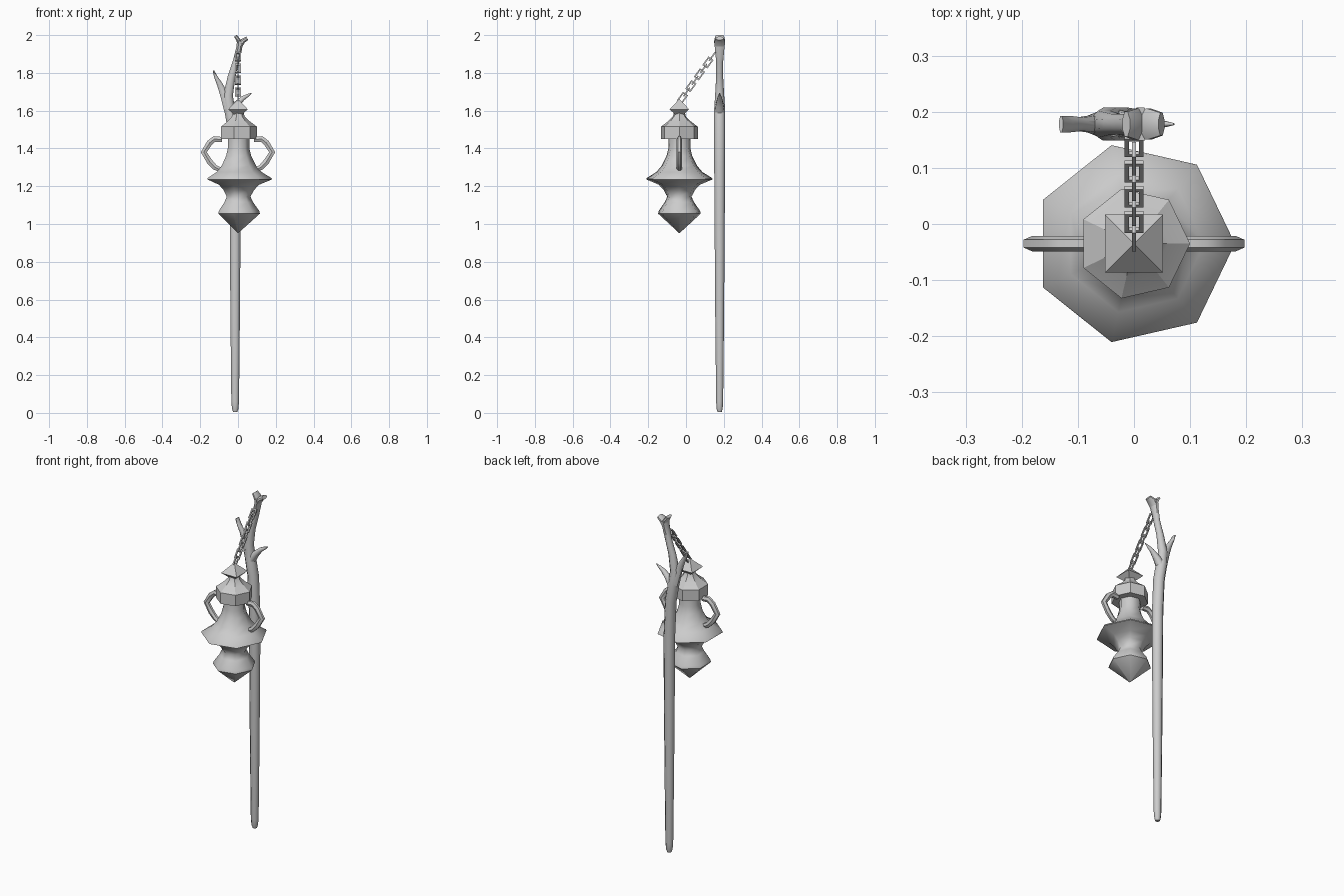
import bpy, bmesh, math
from mathutils import Vector, Matrix

if "Cube" in bpy.data.objects:
    bpy.data.objects.remove(bpy.data.objects["Cube"])

LY, PY = -0.035, 0.178   # y of the lantern axis and of the pole


def finish(name, bm, angle=None):
    bmesh.ops.recalc_face_normals(bm, faces=bm.faces)
    me = bpy.data.meshes.new(name)
    bm.to_mesh(me)
    bm.free()
    ob = bpy.data.objects.new(name, me)
    bpy.context.collection.objects.link(ob)
    if angle:
        bpy.ops.object.select_all(action='DESELECT')
        ob.select_set(True)
        bpy.context.view_layer.objects.active = ob
        bpy.ops.object.shade_smooth_by_angle(angle=math.radians(angle))
    return ob


def skin(bm, rings):
    """Bridge rings of equal size and cap both ends."""
    n = len(rings[0])
    vs = [[bm.verts.new(p) for p in r] for r in rings]
    for a, b in zip(vs, vs[1:]):
        for i in range(n):
            j = (i + 1) % n
            bm.faces.new((a[i], a[j], b[j], b[i]))
    bm.faces.new(vs[0])
    bm.faces.new(vs[-1])


def lathe(name, profile, n, angle=None, start=0.0):
    bm = bmesh.new()
    rings = []
    for r, z in profile:
        r = max(r, 0.0005)
        rings.append([(r * math.cos(start + i * math.tau / n),
                       LY + r * math.sin(start + i * math.tau / n), z) for i in range(n)])
    skin(bm, rings)
    return finish(name, bm, angle)


def tube(name, path, y, n=8, mirror=False):
    """Sweep along (x, z, radius in plane, radius in y) points."""
    bm = bmesh.new()
    rings = []
    for k, (x, z, ra, rb) in enumerate(path):
        p, q = path[max(k - 1, 0)], path[min(k + 1, len(path) - 1)]
        t = Vector((q[0] - p[0], q[1] - p[1])).normalized()
        ring = []
        for i in range(n):
            a = (i + 0.5) * math.tau / n
            u = ra * math.cos(a)
            px = x + u * t.y
            ring.append((-px if mirror else px, y + rb * math.sin(a), z - u * t.x))
        rings.append(ring)
    skin(bm, rings)
    return finish(name, bm, 50)


# Lantern: seven-sided body and cap, four-sided finial
lathe("lantern_body", [(0, .951), (.116, 1.055), (.112, 1.07), (.08, 1.115), (.066, 1.145),
                       (.085, 1.18), (.112, 1.208), (.18, 1.236), (.178, 1.243), (.125, 1.275),
                       (.095, 1.31), (.07, 1.36), (.06, 1.40), (.06, 1.46)], 7, 55)
lathe("lantern_cap", [(.1, 1.45), (.1, 1.515), (.06, 1.545), (.035, 1.57), (.03, 1.59)], 7, 30)
lathe("finial", [(0, 1.56), (.073, 1.607), (0, 1.662)], 4, start=math.pi / 4)

# Two side handles
handle = [(.085, 1.447, .016, .014), (.125, 1.45, .018, .014), (.15, 1.43, .018, .014),
          (.181, 1.38, .018, .014), (.15, 1.33, .018, .014), (.122, 1.3, .016, .014),
          (.09, 1.285, .014, .014)]
for side, flip in (("right", False), ("left", True)):
    tube("handle_" + side, handle, LY, 6, flip)

# Wooden pole with main upper limb, side branches and forked tip
tube("pole", [(-.015, .005, .012, .012), (-.015, .02, .018, .017), (-.015, .06, .022, .02),
              (-.015, .5, .027, .025), (-.015, 1, .031, .029), (-.016, 1.3, .032, .031),
              (-.025, 1.5, .032, .032), (-.043, 1.6, .031, .032), (-.053, 1.68, .028, .026),
              (-.034, 1.78, .022, .02), (-.01, 1.86, .019, .02), (.006, 1.93, .017, .027),
              (.012, 1.97, .018, .032)], PY)
tube("branch_left", [(-.045, 1.6, .03, .028), (-.075, 1.69, .023, .016), (-.097, 1.74, .016, .013),
                     (-.118, 1.78, .01, .016), (-.13, 1.812, .004, .016)], PY)
tube("branch_right", [(-.045, 1.58, .03, .03), (-.01, 1.63, .02, .022), (.025, 1.665, .013, .013),
                      (.05, 1.68, .009, .007), (.071, 1.693, .002, .002)], PY)
tube("tip_left", [(.012, 1.945, .015, .028), (.002, 1.975, .012, .03), (-.014, 1.996, .009, .024)], PY)
tube("tip_right", [(.01, 1.945, .016, .028), (.027, 1.97, .014, .03), (.049, 1.983, .011, .022)], PY)

# Chain of rectangular links, alternately turned a quarter
start, end = Vector((0, -.028, 1.655)), Vector((0, .152, 1.905))
axis = (end - start).normalized()
side = Vector((1, 0, 0))
up = side.cross(axis)
count, half_len, half_wid, thick = 8, .028, .0165, .0075
bm = bmesh.new()
for k in range(count):
    c = start.lerp(end, (k + .4) / count)
    w, d = (side, up) if k % 2 else (up, side)
    loops = []
    for inset, depth in ((0, -1), (0, 1), (thick, 1), (thick, -1)):
        loops.append([bm.verts.new(c + axis * (sl * (half_len - inset)) + w * (sw * (half_wid - inset))
                                   + d * (depth * thick / 2))
                      for sl, sw in ((-1, -1), (1, -1), (1, 1), (-1, 1))])
    for a in range(4):
        p, q = loops[a], loops[(a + 1) % 4]
        for i in range(4):
            j = (i + 1) % 4
            bm.faces.new((p[i], p[j], q[j], q[i]))
finish("chain", bm)
